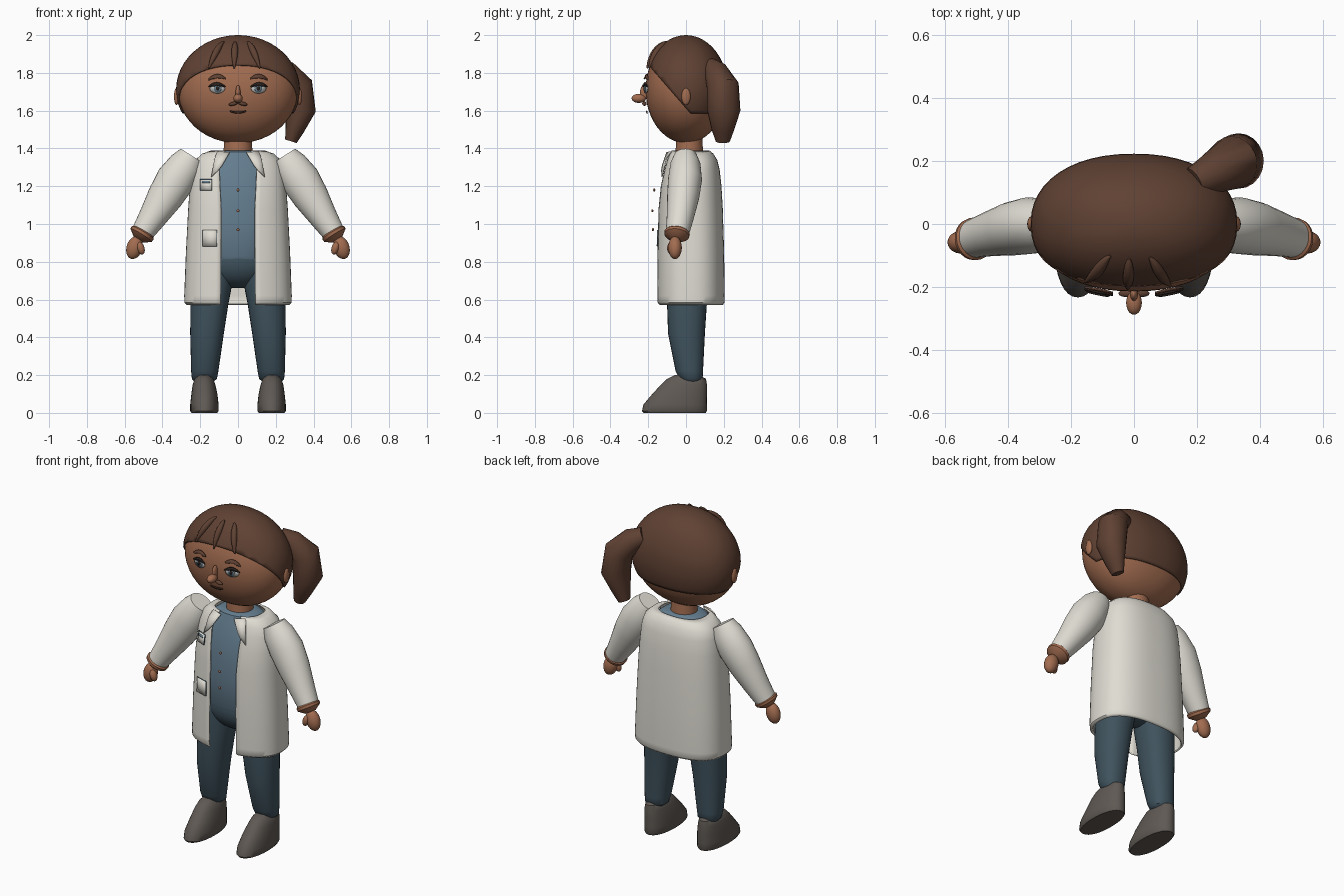
import bpy, bmesh, math
from mathutils import Vector, Matrix

if "Cube" in bpy.data.objects:
    bpy.data.objects.remove(bpy.data.objects["Cube"])


def material(name, rgb):
    m = bpy.data.materials.new(name)
    m.diffuse_color = (*rgb, 1)
    m.use_nodes = True
    m.node_tree.nodes["Principled BSDF"].inputs["Base Color"].default_value = m.diffuse_color
    return m


HAIR = material("hair_brown", (0.115, 0.053, 0.033))
SKIN = material("skin", (0.36, 0.15, 0.08))
COAT = material("coat_white", (0.74, 0.72, 0.65))
SHIRT = material("shirt_blue", (0.13, 0.21, 0.28))
PANTS = material("trouser_slate", (0.05, 0.085, 0.11))
SHOE = material("shoe_grey", (0.115, 0.1, 0.088))
WHITE = material("eye_white", (0.6, 0.6, 0.58))
IRIS = material("iris_blue_grey", (0.17, 0.25, 0.32))
DARK = material("dark_line", (0.02, 0.014, 0.012))


def finish(bm, name, mat, thick=0.0, angle=40):
    bmesh.ops.recalc_face_normals(bm, faces=bm.faces)
    me = bpy.data.meshes.new(name)
    bm.to_mesh(me)
    bm.free()
    me.materials.append(mat)
    ob = bpy.data.objects.new(name, me)
    bpy.context.collection.objects.link(ob)
    if thick:
        s = ob.modifiers.new("thickness", "SOLIDIFY")
        s.thickness, s.offset = thick, -1
    bpy.ops.object.select_all(action="DESELECT")
    ob.select_set(True)
    bpy.context.view_layer.objects.active = ob
    bpy.ops.object.shade_smooth_by_angle(angle=math.radians(angle))
    return ob


def skin_rings(rings, closed=True, cap=True):
    """Bridge a list of equally long point rings."""
    bm = bmesh.new()
    vs = [[bm.verts.new(p) for p in r] for r in rings]
    n = len(vs[0])
    for a, b in zip(vs, vs[1:]):
        for i in range(n if closed else n - 1):
            j = (i + 1) % n
            bm.faces.new((a[i], a[j], b[j], b[i]))
    if cap and closed:
        bm.faces.new(vs[0])
        bm.faces.new(vs[-1])
    return bm


def loft(levels, power=2.0, n=40, cap=True):
    """levels: (z, half width, back y, front y, cx, front gap); a gap leaves the front open."""
    rings = []
    for z, rx, yb, yf, cx, gap in levels:
        a0 = math.asin((gap / rx) ** (power / 2)) if gap else 0
        ring = []
        for i in range(n):
            a = a0 + (2 * math.pi - 2 * a0) * i / (n - 1 if gap else n)
            s, c = math.sin(a), math.cos(a)
            x = cx + rx * math.copysign(abs(s) ** (2 / power), s)
            y = (yb + yf) / 2 - (yb - yf) / 2 * math.copysign(abs(c) ** (2 / power), c)
            ring.append((x, y, z))
        rings.append(ring)
    return skin_rings(rings, closed=not levels[0][5], cap=cap)


def sweep(name, path, mat, n=20, angle=40):
    """path: (point, radius in plane, radius along y)."""
    pts = [Vector(p[0]) for p in path]
    rings = []
    for i, (_, r, ry) in enumerate(path):
        t = (pts[min(i + 1, len(pts) - 1)] - pts[max(i - 1, 0)]).normalized()
        ref = Vector((0, 1, 0)) if abs(t.y) < 0.8 else Vector((1, 0, 0))
        u = (ref - t * t.dot(ref)).normalized()
        v = t.cross(u)
        rings.append([pts[i] + u * ry * math.cos(2 * math.pi * k / n) + v * r * math.sin(2 * math.pi * k / n)
                      for k in range(n)])
    return finish(skin_rings(rings), name, mat, angle=angle)


def ball(name, loc, rad, mat, tilt=0.0, seg=20):
    bm = bmesh.new()
    bmesh.ops.create_uvsphere(bm, u_segments=seg, v_segments=seg // 2 + 2, radius=1)
    bm.transform(Matrix.Translation(loc) @ Matrix.Rotation(tilt, 4, "Y") @ Matrix.Diagonal((*rad, 1)))
    return finish(bm, name, mat)


def patch(name, pts, surface, lift, mat):
    """Thin plate that follows a front surface, fanned from its middle."""
    bm = bmesh.new()
    cx, cz = (sum(p[k] for p in pts) / len(pts) for k in (0, 1))
    mid = bm.verts.new((cx, surface(cx, cz) - lift, cz))
    rim = [bm.verts.new((x, surface(x, z) - lift, z)) for x, z in pts]
    for a, b in zip(rim, rim[1:] + rim[:1]):
        bm.faces.new((mid, a, b))
    return finish(bm, name, mat, thick=0.006)


def oval(cx, cz, rx, rz, n=18):
    return [(cx + rx * math.cos(2 * math.pi * i / n), cz + rz * math.sin(2 * math.pi * i / n)) for i in range(n)]


def arc_band(cx, cz, half, rise, width, tilt=0.0, n=7):
    ts = [-1 + 2 * i / (n - 1) for i in range(n)]
    mid = [(cx + t * half, cz + rise * (1 - t * t) + tilt * t, width * (1 - 0.6 * t * t)) for t in ts]
    return [(x, z + w / 2) for x, z, w in mid] + [(x, z - w / 2) for x, z, w in reversed(mid)]


# Head and hair cap
HC, HP = 1.71, 2.2


def egg(rx, ry, rz):
    lev = []
    for i in range(25):
        a = math.pi * (0.01 + 0.98 * i / 24)
        s = math.sin(a)
        lev.append((HC - rz * math.cos(a), rx * s, ry * s, -ry * s, 0, 0))
    return loft(lev, HP, 48)


def head_front(x, z, k=1.0):
    s = math.sqrt(max(0.0, 1 - ((z - HC) / (0.284 * k)) ** 2))
    return -0.216 * k * s * max(0.0, 1 - (abs(x) / (0.32 * k * s + 1e-6)) ** HP) ** (1 / HP)


finish(egg(0.318, 0.214, 0.282), "head", SKIN)
hair = egg(0.328, 0.223, 0.29)
for co, no in (((0, 0, 1.585), (0, 0, -1)), ((0, 0.02, 1.59), (0, -1.15, -1))):
    geom = hair.verts[:] + hair.edges[:] + hair.faces[:]
    bmesh.ops.bisect_plane(hair, geom=geom, plane_co=co, plane_no=Vector(no).normalized(), clear_outer=True)
finish(hair, "hair_cap", HAIR, thick=0.012)
for i, (x0, x1) in enumerate(((-0.075, -0.155), (-0.015, -0.02), (0.05, 0.115))):
    path = []
    for k in range(9):
        t = k / 8
        x, z = x0 + (x1 - x0) * t, 1.965 - 0.14 * t ** 1.4
        r = 0.004 + 0.014 * math.sin(math.pi * t)
        path.append(((x, head_front(x, z, 1.03) - 0.002, z), r, r))
    sweep(f"fringe_strand_{i}", path, HAIR, 10)
sweep("ponytail", [((0.19, 0.13, 1.83), 0.05, 0.05), ((0.25, 0.16, 1.80), 0.068, 0.065),
                   ((0.315, 0.195, 1.73), 0.082, 0.085), ((0.332, 0.2, 1.6), 0.08, 0.088),
                   ((0.30, 0.195, 1.5), 0.05, 0.06), ((0.28, 0.195, 1.438), 0.032, 0.038)], HAIR)

# Face
ball("nose_tip", (0, -0.25, 1.665), (0.025, 0.038, 0.024), SKIN)
ball("nose_bridge", (0, -0.222, 1.695), (0.013, 0.022, 0.04), SKIN)
patch("mouth", arc_band(0, 1.598, 0.042, -0.006, 0.012), head_front, 0.008, HAIR)
for s, side in ((-1, "left"), (1, "right")):
    ball(f"ear_{side}", (s * 0.325, 0.0, 1.675), (0.014, 0.024, 0.045), SKIN)
    ball(f"moustache_{side}", (s * 0.024, -0.22, 1.637), (0.026, 0.012, 0.01), HAIR, s * 0.25)
    patch(f"eye_{side}", oval(s * 0.11, 1.717, 0.04, 0.026), head_front, 0.010, WHITE)
    patch(f"iris_{side}", oval(s * 0.108, 1.718, 0.02, 0.022), head_front, 0.014, IRIS)
    patch(f"pupil_{side}", oval(s * 0.108, 1.718, 0.009, 0.011), head_front, 0.017, DARK)
    patch(f"lash_{side}", arc_band(s * 0.112, 1.727, 0.045, 0.018, 0.012), head_front, 0.016, DARK)
    patch(f"brow_{side}", arc_band(s * 0.112, 1.768, 0.045, 0.016, 0.02, -s * 0.003), head_front, 0.014, HAIR)

# Neck, shirt and hips
finish(loft([(1.34, 0.08, 0.095, -0.06, 0, 0), (1.39, 0.076, 0.09, -0.055, 0, 0),
             (1.47, 0.072, 0.085, -0.05, 0, 0)]), "neck", SKIN)
finish(loft([(0.80, 0.17, 0.14, -0.115, 0, 0), (0.83, 0.2, 0.155, -0.13, 0, 0), (1.0, 0.215, 0.17, -0.142, 0, 0),
             (1.15, 0.21, 0.165, -0.138, 0, 0), (1.27, 0.2, 0.15, -0.115, 0, 0), (1.34, 0.175, 0.135, -0.092, 0, 0),
             (1.38, 0.125, 0.115, -0.08, 0, 0), (1.39, 0.08, 0.095, -0.06, 0, 0)], 2.3), "shirt", SHIRT)
ball("hips", (0, 0.01, 0.80), (0.2, 0.135, 0.14), PANTS, seg=32)
for i, (z, y) in enumerate(((1.18, -0.168), (1.07, -0.178), (0.97, -0.175))):
    ball(f"shirt_button_{i}", (0, y, z), (0.008, 0.006, 0.008), SKIN, seg=10)

# Open coat
CP = 2.5
COAT_LEVELS = [(0.572, 0.272, 0.196, -0.145, 0, 0.092), (0.585, 0.284, 0.204, -0.155, 0, 0.092),
               (0.62, 0.285, 0.205, -0.156, 0, 0.092), (0.85, 0.276, 0.202, -0.155, 0, 0.09),
               (1.08, 0.264, 0.195, -0.15, 0, 0.09), (1.2, 0.255, 0.188, -0.139, 0, 0.096),
               (1.29, 0.243, 0.178, -0.12, 0, 0.1), (1.34, 0.225, 0.165, -0.105, 0, 0.09),
               (1.372, 0.19, 0.145, -0.092, 0, 0.08), (1.388, 0.145, 0.125, -0.083, 0, 0.07)]
finish(loft(COAT_LEVELS, CP, 56), "coat", COAT, thick=0.01)


def coat_front(x, z):
    for a, b in zip(COAT_LEVELS, COAT_LEVELS[1:]):
        if z <= b[0]:
            break
    t = min(1, max(0, (z - a[0]) / (b[0] - a[0])))
    rx, yb, yf = (a[k] + (b[k] - a[k]) * t for k in (1, 2, 3))
    return (yb + yf) / 2 - (yb - yf) / 2 * max(0.0, 1 - (abs(x) / rx) ** CP) ** (1 / CP)


for s, side in ((-1, "left"), (1, "right")):
    lapel = [(0.045, 1.38), (0.11, 1.385), (0.125, 1.345), (0.142, 1.25), (0.105, 1.285), (0.085, 1.31)]
    patch(f"lapel_{side}", [(s * x, z) for x, z in lapel], coat_front, 0.018, COAT)


# Pockets drawn as a thin dark edge with a cloth face over it
def pocket(name, cx, cz, w, h, edge):
    for tag, d, lift, mat in (("edge", edge, 0.007, PANTS), ("face", 0, 0.009, COAT)):
        box = [(cx + i * (w + d), cz + j * (h + d)) for i, j in ((-1, -1), (1, -1), (1, 1), (-1, 1))]
        patch(f"{name}_{tag}", box, coat_front, lift, mat)


pocket("chest_pocket", -0.17, 1.207, 0.028, 0.027, 0.003)
pocket("lower_pocket", -0.15, 0.925, 0.036, 0.042, 0.002)
patch("pocket_pen", [(-0.19, 1.217), (-0.15, 1.217), (-0.15, 1.228), (-0.19, 1.228)], coat_front, 0.013, SHIRT)

# Limbs, one pass per side
for s, side in ((-1, "left"), (1, "right")):
    sweep(f"sleeve_{side}", [((s * 0.245, -0.003, 1.362), 0.068, 0.06), ((s * 0.275, -0.003, 1.315), 0.09, 0.08),
                             ((s * 0.33, -0.005, 1.235), 0.103, 0.09), ((s * 0.385, -0.015, 1.145), 0.095, 0.085),
                             ((s * 0.45, -0.03, 1.04), 0.075, 0.072), ((s * 0.505, -0.045, 0.955), 0.06, 0.062)],
          COAT, 28)
    sweep(f"wrist_band_{side}", [((s * 0.497, -0.045, 0.967), 0.052, 0.052), ((s * 0.505, -0.047, 0.953), 0.068, 0.068),
                                 ((s * 0.513, -0.049, 0.94), 0.066, 0.066), ((s * 0.527, -0.052, 0.918), 0.03, 0.03)],
          SKIN, 24)
    ball(f"hand_{side}", (s * 0.548, -0.058, 0.875), (0.042, 0.036, 0.062), SKIN, -s * 0.3)
    ball(f"thumb_{side}", (s * 0.515, -0.078, 0.872), (0.02, 0.022, 0.035), SKIN, s * 0.3)
    finish(loft([(0.165, 0.05, 0.075, -0.015, s * 0.18, 0), (0.18, 0.066, 0.088, -0.035, s * 0.178, 0),
                 (0.22, 0.072, 0.09, -0.055, s * 0.176, 0), (0.42, 0.089, 0.1, -0.095, s * 0.164, 0),
                 (0.57, 0.1, 0.11, -0.1, s * 0.152, 0), (0.7, 0.108, 0.125, -0.105, s * 0.135, 0),
                 (0.82, 0.1, 0.12, -0.1, s * 0.12, 0)], 2.2, 28), f"trouser_leg_{side}", PANTS)
    finish(loft([(0, 0.068, 0.105, -0.225, s * 0.178, 0), (0.01, 0.075, 0.11, -0.233, s * 0.178, 0),
                 (0.045, 0.075, 0.11, -0.225, s * 0.178, 0), (0.1, 0.069, 0.111, -0.178, s * 0.178, 0),
                 (0.15, 0.06, 0.111, -0.132, s * 0.18, 0), (0.18, 0.05, 0.106, -0.1, s * 0.18, 0),
                 (0.2, 0.03, 0.07, -0.06, s * 0.18, 0)], 2.2, 32), f"shoe_{side}", SHOE)
